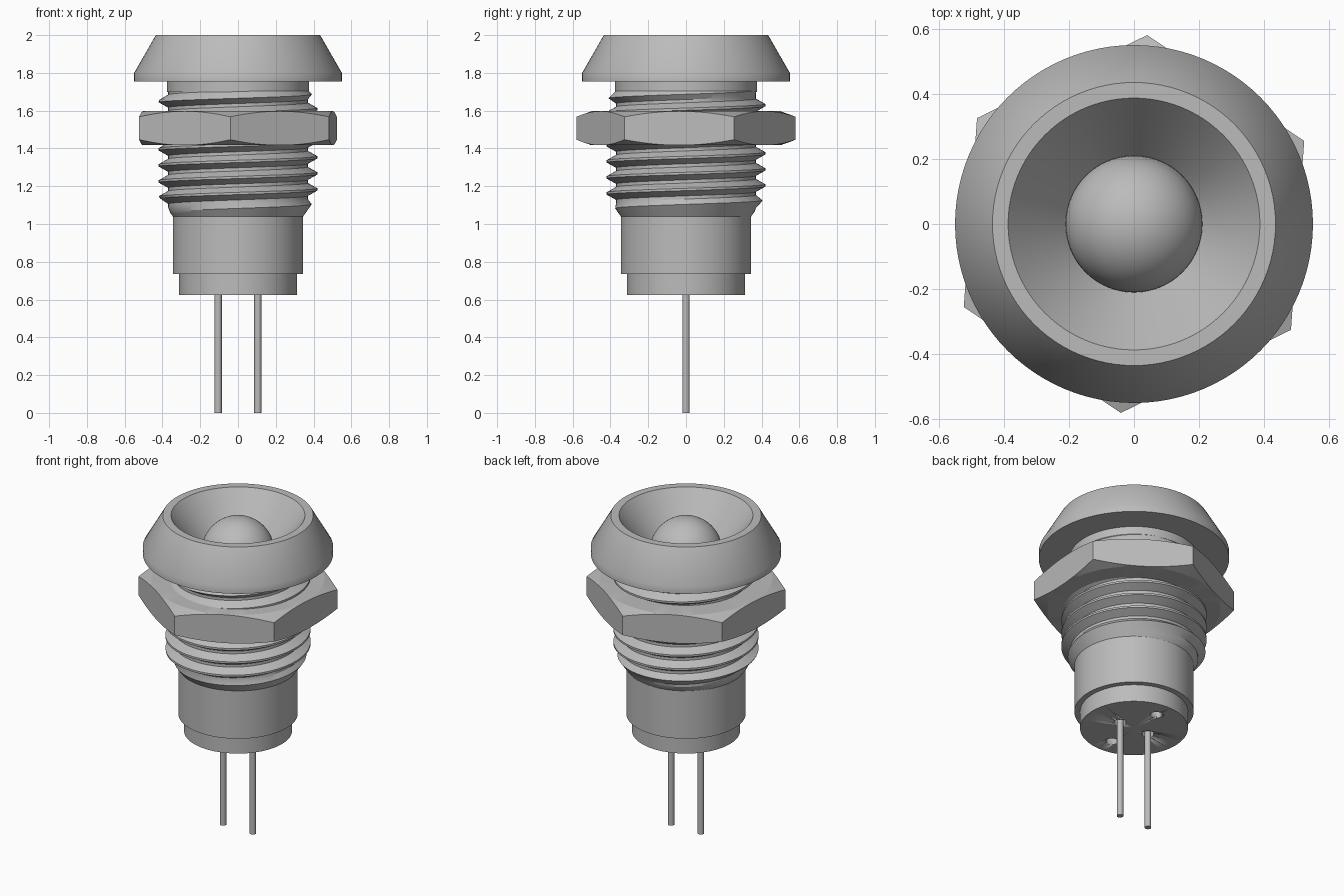
import bpy, bmesh, math

if "Cube" in bpy.data.objects:
    bpy.data.objects.remove(bpy.data.objects["Cube"], do_unlink=True)

SEG = 96
TAU = 2 * math.pi

metal = bpy.data.materials.new("plain grey")
metal.use_nodes = True
GREY = (0.5, 0.5, 0.5, 1)
metal.diffuse_color = GREY
metal.node_tree.nodes["Principled BSDF"].inputs["Base Color"].default_value = GREY


def finish(name, bm, angle=30, recalc=True):
    """Turn a bmesh into a named, shaded object."""
    bmesh.ops.remove_doubles(bm, verts=bm.verts, dist=0.00005)
    if recalc:
        bmesh.ops.recalc_face_normals(bm, faces=bm.faces)
    mesh = bpy.data.meshes.new(name)
    bm.to_mesh(mesh)
    bm.free()
    mesh.materials.append(metal)
    obj = bpy.data.objects.new(name, mesh)
    bpy.context.collection.objects.link(obj)
    bpy.ops.object.select_all(action="DESELECT")
    obj.select_set(True)
    bpy.context.view_layer.objects.active = obj
    bpy.ops.object.shade_smooth_by_angle(angle=math.radians(angle))
    return obj


def skin(bm, rows):
    """Bridge neighbouring rows of points with quads."""
    rows = [[bm.verts.new(p) for p in row] for row in rows]
    for a, b in zip(rows, rows[1:]):
        for j in range(len(a) - 1):
            bm.faces.new((a[j], b[j], b[j + 1], a[j + 1]))


def lathe(name, profile, seg=SEG, center=(0, 0)):
    """Revolve (radius, z) points about a vertical axis."""
    bm = bmesh.new()
    skin(bm, [[(center[0] + r * math.cos(TAU * i / seg),
                center[1] + r * math.sin(TAU * i / seg), z) for r, z in profile]
              for i in range(seg + 1)])
    return finish(name, bm)


# Bezel with its neck and the conical reflector
lathe("bezel", [(0, 1.70), (0.375, 1.70), (0.375, 1.755), (0.55, 1.755), (0.55, 1.80),
                (0.435, 2), (0.387, 2), (0.21, 1.77), (0, 1.77)])

# Domed lamp
lathe("lamp_dome", [(0, 1.74), (0.21, 1.74)] +
      [(0.21 * math.cos(a), 1.77 + 0.21 * math.sin(a))
       for a in (math.pi / 2 * i / 20 for i in range(21))])

# Plain lower barrel
lathe("lower_barrel", [(0, 0.735), (0.345, 0.735), (0.345, 1.04), (0, 1.04)])

# Helical thread, trimmed by a lead-in cone at the bottom and a run-out at the top
PITCH, ROOT, CREST, LOW, HIGH = 0.085, 0.37, 0.42, 1.04, 1.71
section = [(-0.034, ROOT), (-0.006, CREST), (0.006, CREST), (0.034, ROOT),
           (PITCH - 0.034, ROOT)]
rows = []
for i in range(10 * SEG + 1):
    angle = TAU * i / SEG
    base = 0.928 + PITCH * i / SEG
    row = []
    for dz, r in section:
        z = min(max(base + dz, LOW), HIGH)
        r = min(r, 0.345 + 0.7 * (z - LOW), ROOT + 0.9 * (HIGH - z))
        row.append((r * math.cos(angle), r * math.sin(angle), z))
    rows.append(row)
bm = bmesh.new()
skin(bm, rows)
finish("threaded_barrel", bm, recalc=False)

# Hexagonal nut whose corners are rounded off by a shallow cone
CORNER, FLAT = 0.582, 0.504
rows = []
for i in range(SEG + 1):
    turn = TAU * i / SEG
    r = FLAT / math.cos(turn % (TAU / 6) - TAU / 12)
    drop = 0.38 * (r - FLAT)
    ring = [(0.365, 1.417), (FLAT - 0.004, 1.417), (r, 1.417 + drop),
            (r, 1.597 - drop), (FLAT - 0.004, 1.597), (0.365, 1.597), (0.365, 1.417)]
    angle = turn + math.radians(26)
    rows.append([(q * math.cos(angle), q * math.sin(angle), z) for q, z in ring])
bm = bmesh.new()
skin(bm, rows)
finish("hex_nut", bm, angle=15)

# Base plug with four drilled holes
plug = lathe("base_plug", [(0, 0.625), (0.312, 0.625), (0.312, 0.75), (0, 0.75)])
PIN_X = 0.105
for x, y in ((PIN_X, 0), (-PIN_X, 0), (0, 0.2), (0, -0.2)):
    drill = lathe("drill", [(0, 0.55), (0.035, 0.55), (0.035, 0.69), (0, 0.69)], 24, (x, y))
    drill.hide_render = True
    cut = plug.modifiers.new("hole", "BOOLEAN")
    cut.operation, cut.solver, cut.object = "DIFFERENCE", "EXACT", drill
    bpy.context.view_layer.objects.active = plug
    bpy.ops.object.modifier_apply(modifier=cut.name)
    bpy.data.objects.remove(drill, do_unlink=True)

# Contact pins
for side, x in (("left", PIN_X), ("right", -PIN_X)):
    lathe(side + "_pin", [(0, 0), (0.019, 0), (0.019, 0.7), (0, 0.7)], 24, (x, 0))
